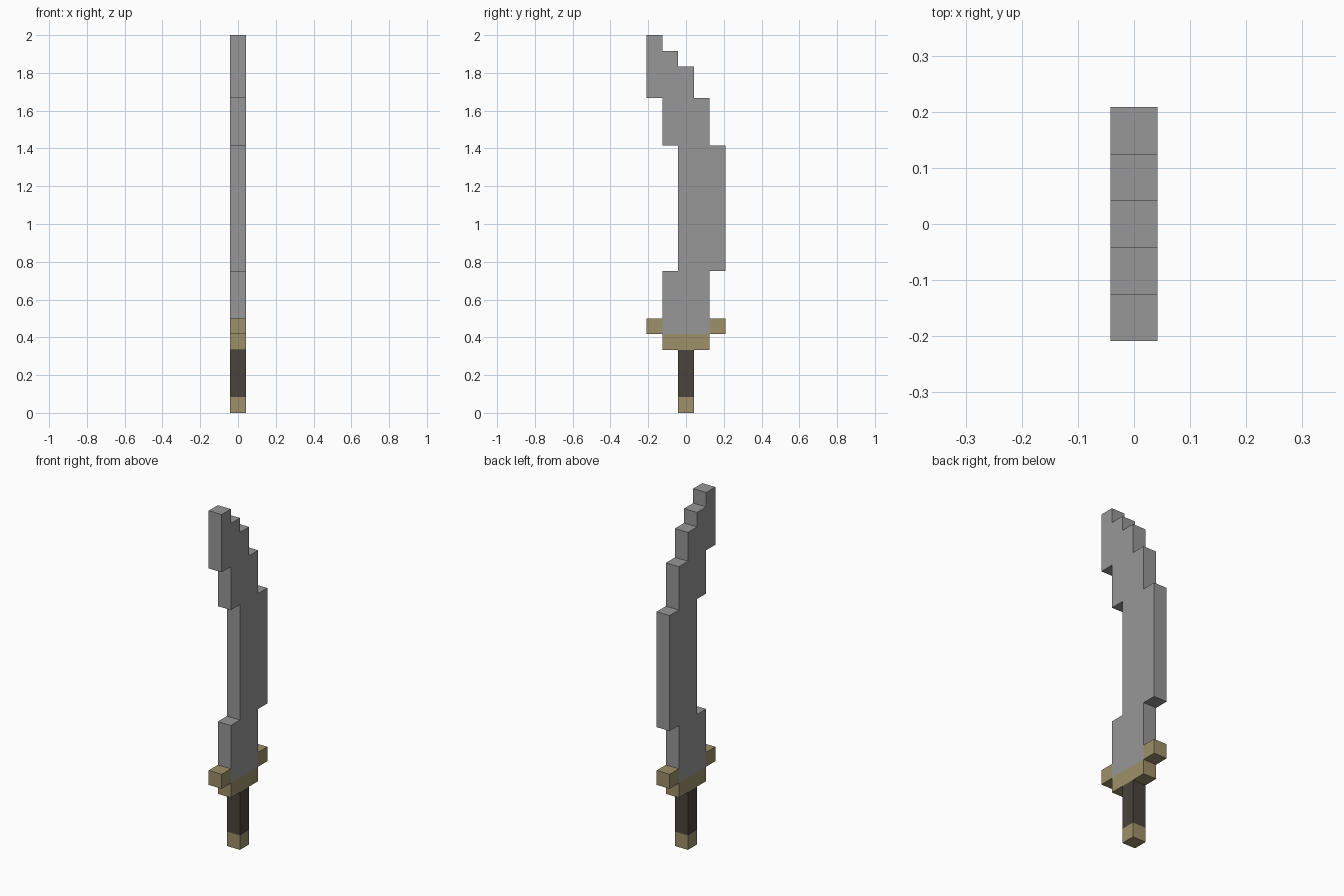
import bpy
import bmesh

cube = bpy.data.objects.get("Cube")
if cube:
    bpy.data.objects.remove(cube, do_unlink=True)

U = 2 / 24  # one block step


def material(name, rgb):
    mat = bpy.data.materials.new(name)
    mat.use_nodes = True
    mat.diffuse_color = (*rgb, 1)
    mat.node_tree.nodes["Principled BSDF"].inputs["Base Color"].default_value = (*rgb, 1)
    return mat


steel = material("steel grey", (0.31, 0.31, 0.31))
brass = material("dull brass", (0.34, 0.28, 0.14))
leather = material("dark leather", (0.070, 0.056, 0.047))


def slab(name, outline, mat):
    """Extrude a (y, z) outline, in block steps, one step thick along x."""
    bm = bmesh.new()
    face = bm.faces.new([bm.verts.new((-U / 2, y * U, z * U)) for y, z in outline])
    ext = bmesh.ops.extrude_face_region(bm, geom=[face])
    moved = [v for v in ext["geom"] if isinstance(v, bmesh.types.BMVert)]
    bmesh.ops.translate(bm, verts=moved, vec=(U, 0, 0))
    bmesh.ops.recalc_face_normals(bm, faces=bm.faces)
    mesh = bpy.data.meshes.new(name)
    bm.to_mesh(mesh)
    bm.free()
    mesh.materials.append(mat)
    obj = bpy.data.objects.new(name, mesh)
    bpy.context.collection.objects.link(obj)
    return obj


def block(name, y0, y1, z0, z1, mat):
    return slab(name, [(y0, z0), (y1, z0), (y1, z1), (y0, z1)], mat)


# Handle
block("pommel", -0.5, 0.5, 0, 1, brass)
block("grip", -0.5, 0.5, 1, 4, leather)

# Crossguard with raised tips
block("guard_bar", -1.5, 1.5, 4, 5, brass)
block("guard_front_tip", -2.5, -1.5, 5, 6, brass)
block("guard_back_tip", 1.5, 2.5, 5, 6, brass)

# Stepped curved blade: up the back edge, then down the front edge
slab("blade", [
    (-1.5, 5), (1.5, 5), (1.5, 9), (2.5, 9), (2.5, 17), (1.5, 17),
    (1.5, 20), (0.5, 20), (0.5, 22), (-0.5, 22), (-0.5, 23), (-1.5, 23),
    (-1.5, 24), (-2.5, 24), (-2.5, 20), (-1.5, 20), (-1.5, 17),
    (-0.5, 17), (-0.5, 9), (-1.5, 9),
], steel)
